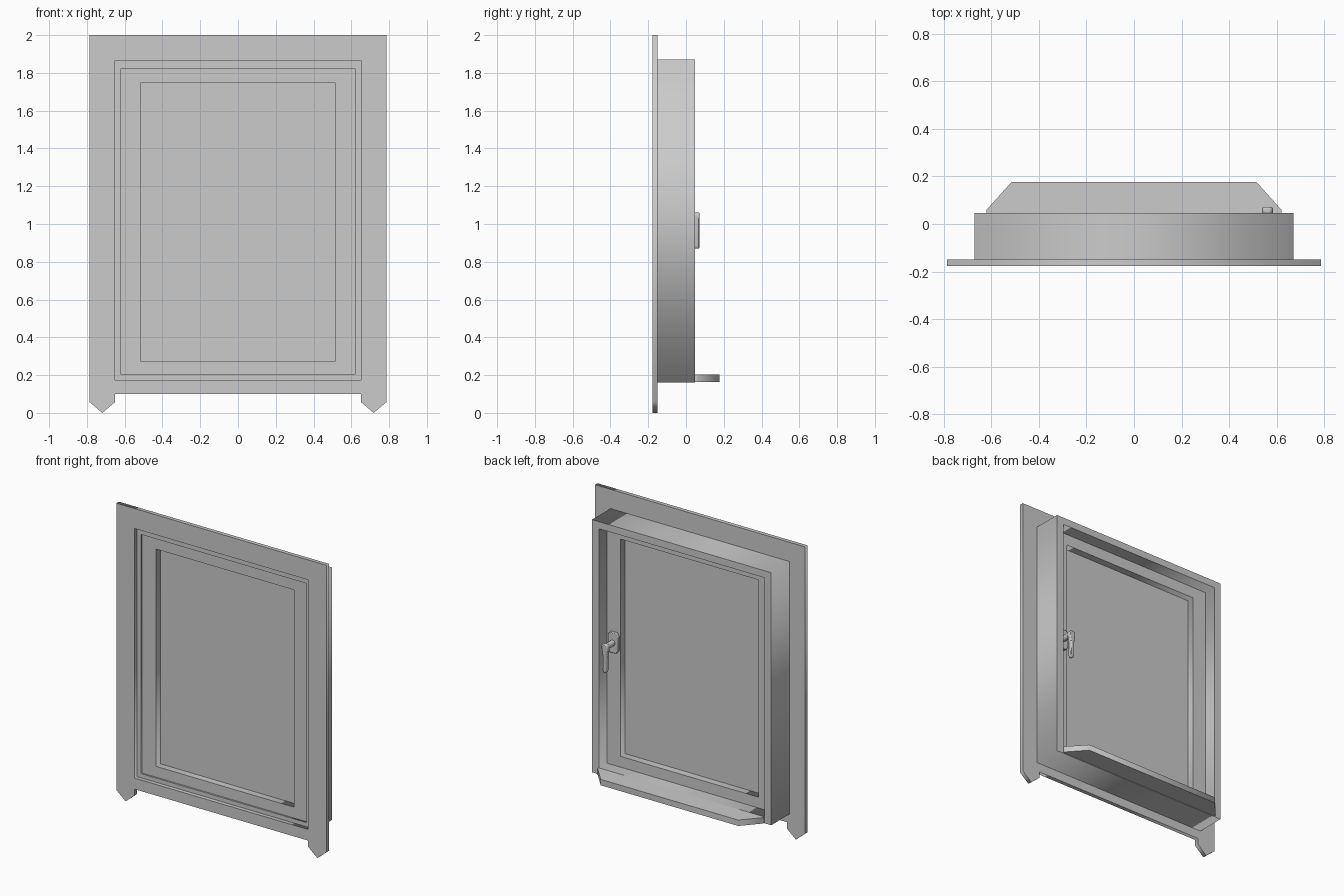
import bpy
from math import pi, radians

if "Cube" in bpy.data.objects:
    bpy.data.objects.remove(bpy.data.objects["Cube"])


def extrude(name, loops, lo, hi, upright=True, bevel=0.0):
    """Fill nested outlines and extrude; upright = outlines in XZ, lo..hi along y."""
    cu = bpy.data.curves.new(name, 'CURVE')
    cu.dimensions = '2D'
    cu.fill_mode = 'BOTH'
    cu.extrude = (hi - lo) / 2
    for pts in loops:
        sp = cu.splines.new('POLY')
        sp.points.add(len(pts) - 1)
        for p, (a, b) in zip(sp.points, pts):
            p.co = (a, b, 0, 1)
        sp.use_cyclic_u = True
    ob = bpy.data.objects.new(name, cu)
    bpy.context.collection.objects.link(ob)
    mid = (lo + hi) / 2
    if upright:
        ob.rotation_euler.x = pi / 2
        ob.location.y = mid
    else:
        ob.location.z = mid
    bpy.ops.object.select_all(action='DESELECT')
    ob.select_set(True)
    bpy.context.view_layer.objects.active = ob
    bpy.ops.object.convert(target='MESH')
    ob = bpy.context.object
    ob.name = name
    # weld the caps to the sides
    bpy.ops.object.mode_set(mode='EDIT')
    bpy.ops.mesh.select_all(action='SELECT')
    bpy.ops.mesh.remove_doubles(threshold=0.0001)
    bpy.ops.mesh.normals_make_consistent(inside=False)
    bpy.ops.mesh.dissolve_limited(angle_limit=radians(1))
    bpy.ops.object.mode_set(mode='OBJECT')
    if bevel:
        m = ob.modifiers.new('soft_edges', 'BEVEL')
        m.width = bevel
        m.segments = 2
        m.limit_method = 'ANGLE'
        bpy.ops.object.shade_smooth_by_angle(angle=radians(35))
    return ob


def rect(hw, z0, z1):
    return [(-hw, z0), (hw, z0), (hw, z1), (-hw, z1)]


def mirrored(half):
    """Complete a symmetric outline from its +x half."""
    return half + [(-x, z) for x, z in reversed(half)]


# Outer casing with pointed feet
casing = mirrored([(0.65, 0.1), (0.65, 0.058), (0.718, 0), (0.787, 0.058), (0.787, 2.0)])
extrude("casing", [casing, rect(0.65, 0.175, 1.865)], -0.177, -0.15)

# Deep frame, sash and pane
extrude("frame", [rect(0.671, 0.16, 1.87), rect(0.62, 0.203, 1.822)], -0.15, 0.047)
extrude("sash", [rect(0.62, 0.203, 1.822), rect(0.517, 0.276, 1.747)], -0.139, -0.038)
extrude("pane", [rect(0.517, 0.276, 1.747)], -0.093, -0.087)

# Inside sill with clipped corners
extrude("sill", [mirrored([(0.62, 0.047), (0.62, 0.06), (0.515, 0.177)])],
        0.163, 0.203, upright=False)

# Handle: backplate, hub and hanging lever
HX, HZ = 0.562, 1.04
plate = [(0.022, -0.07), (0.038, -0.05), (0.038, 0.05), (0.022, 0.07)]
extrude("handle_plate", [[(HX + x, HZ + z) for x, z in mirrored(plate)]],
        -0.038, -0.018, bevel=0.004)

bpy.ops.mesh.primitive_cylinder_add(vertices=16, radius=0.019, depth=0.075,
                                    location=(HX, 0.0135, HZ), rotation=(pi / 2, 0, 0))
bpy.context.object.name = "handle_hub"
bpy.ops.object.shade_smooth_by_angle(angle=radians(35))

lever = [(0.009, -0.17), (0.015, -0.155), (0.014, -0.06), (0.023, -0.012),
         (0.023, 0.01), (0.012, 0.022)]
extrude("handle_lever", [[(HX + x, HZ + z) for x, z in mirrored(lever)]],
        0.044, 0.071, bevel=0.006)
